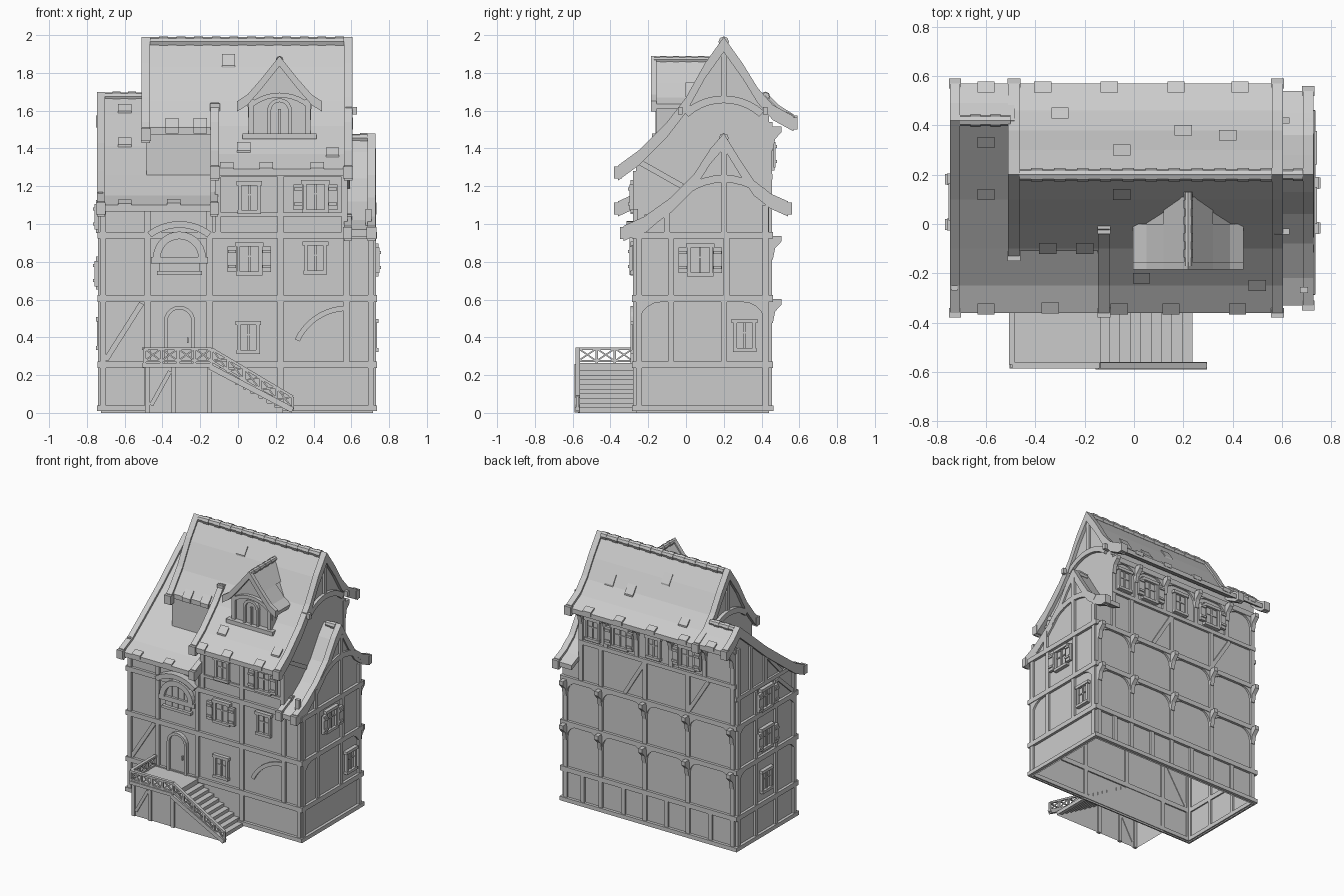
import bpy, bmesh
from math import sin, cos, pi, hypot

if "Cube" in bpy.data.objects:
    bpy.data.objects.remove(bpy.data.objects["Cube"])

parts = {}
# face name -> (axis of depth, sign, base plane); X and Y are plain axes
FACES = {'F': (1, -1, -.265), 'B': (1, 1, .44), 'R': (0, 1, .715), 'L': (0, -1, -.725),
         'X': (0, 1, 0), 'Y': (1, 1, 0)}

def prism(name, face, pts, d0, d1):
    """Extrude a (u, z) outline from depth d0 to d1 on a face."""
    bm = parts.setdefault(name, bmesh.new()) if name not in parts else parts[name]
    ax, s, base = FACES[face]
    def at(p, d):
        d = base + s * d
        return bm.verts.new((d, p[0], p[1]) if ax == 0 else (p[0], d, p[1]))
    a = [at(p, d0) for p in pts]
    b = [at(p, d1) for p in pts]
    n = len(pts)
    bm.faces.new(a)
    bm.faces.new(b[::-1])
    for i in range(n):
        bm.faces.new((a[i], b[i], b[(i + 1) % n], a[(i + 1) % n]))

def rect(name, face, u0, u1, z0, z1, d0, d1):
    prism(name, face, [(u0, z0), (u1, z0), (u1, z1), (u0, z1)], d0, d1)

def bar(name, face, p, q, w, d0, d1):
    l = hypot(q[0] - p[0], q[1] - p[1])
    nx, nz = -(q[1] - p[1]) / l * w / 2, (q[0] - p[0]) / l * w / 2
    prism(name, face, [(p[0] + nx, p[1] + nz), (q[0] + nx, q[1] + nz),
                       (q[0] - nx, q[1] - nz), (p[0] - nx, p[1] - nz)], d0, d1)

def arc(name, face, c, r0, r1, a0, a1, d0, d1, n=10):
    ang = [(a0 + (a1 - a0) * i / n) * pi / 180 for i in range(n + 1)]
    prism(name, face, [(c[0] + r1 * cos(a), c[1] + r1 * sin(a)) for a in ang] +
          [(c[0] + r0 * cos(a), c[1] + r0 * sin(a)) for a in ang[::-1]], d0, d1)

def brace(face, u, z, s, r, d=.015, name='curved_braces'):
    arcp = [(u + s * r * (1 - sin(a)), z - r * (1 - cos(a))) for a in [i * pi / 10 for i in range(6)]]
    prism(name, face, [(u, z)] + arcp[:], -.003, d)

def archpts(c, z0, zs, r, n=10):
    return [(c - r, z0)] + [(c - r * cos(i * pi / n), zs + r * sin(i * pi / n)) for i in range(n + 1)] + [(c + r, z0)]

# roof profiles (y, z)
MAIN = [(-.36, 1.29), (-.25, 1.37), (-.1, 1.52), (0, 1.65), (.1, 1.83), (.2, 1.97), (.3, 1.83), (.38, 1.70), (.46, 1.61), (.57, 1.55)]
RIGHT = [(-.33, .97), (-.22, 1.02), (-.08, 1.12), (.04, 1.24), (.13, 1.38), (.2, 1.46), (.28, 1.33), (.36, 1.21), (.45, 1.14), (.54, 1.10)]
LEFT = [(-.36, 1.10), (-.25, 1.15), (-.1, 1.26), (.1, 1.41), (.3, 1.58), (.42, 1.68), (.49, 1.61), (.57, 1.56)]

def zat(pr, y):
    for (a, za), (b, zb) in zip(pr, pr[1:]):
        if y <= b:
            return za + (zb - za) * (y - a) / (b - a)
    return pr[-1][1]

def clip(pr, y0, y1):
    return [(y0, zat(pr, y0))] + [p for p in pr if y0 < p[0] < y1] + [(y1, zat(pr, y1))]

def slab(name, pr, x0, x1, top=0, thick=.035):
    prism(name, 'X', [(y, z + top) for y, z in pr] + [(y, z + top - thick) for y, z in pr[::-1]], x0, x1)

def barge(pr, x0, x1):
    slab('barge_boards', pr, x0, x1, .02, .08)
    for i in (0, -1):  # upturned ends
        y, z = pr[i]
        rect('barge_boards', 'X', y - .02, y + .02, z - .05, z + .015, x0 - .004, x1 + .004)

def wall(pr, x0, x1, y0, y1, zb):
    prism('walls', 'X', [(y0, zb)] + [(y, z - .02) for y, z in clip(pr, y0, y1)] + [(y1, zb)], x0, x1)

# walls
rect('walls', 'X', -.265, .44, 0, .94, -.725, .715)
wall(RIGHT, .58, .715, -.265, .44, .94)
wall(MAIN, -.12, .58, -.265, .44, .94)
wall(MAIN, -.485, -.12, -.1, .44, .94)
wall(LEFT, -.725, -.485, -.265, .44, .94)
wall(LEFT, -.485, -.12, -.265, -.1, .94)

# roofs and barge boards
slab('main_roof', MAIN, -.12, .59)
slab('main_roof', clip(MAIN, -.11, .57), -.49, -.12)
slab('right_roof', RIGHT, .58, .715)
slab('left_roof', LEFT, -.73, -.485)
slab('left_roof', clip(LEFT, -.36, -.09), -.485, -.12)
barge(MAIN, .56, .605)
barge(clip(MAIN, -.13, .57), -.51, -.465)
barge(clip(MAIN, -.36, -.02), -.145, -.1)
barge(RIGHT, .685, .728)
barge(clip(RIGHT, -.33, -.2), .56, .6)
barge(LEFT, -.747, -.705)
barge(clip(LEFT, -.36, -.1), -.145, -.105)

# ridge tiles
def ridge(face, c, r, a, b, n):
    for i in range(n):
        s = (b - a) / n
        rr = r if i % 2 else r * .85
        prism('ridge_tiles', face, [(c[0] + rr * cos(k * pi / 4), c[1] + rr * sin(k * pi / 4)) for k in range(8)], a + i * s, a + (i + 1) * s)
ridge('X', (.2, 1.965), .028, -.465, .56, 22)
ridge('X', (.42, 1.675), .026, -.705, -.5, 5)
ridge('X', (.2, 1.455), .026, .605, .685, 2)

# loose shingles
for pr, spots in ((MAIN, [(-.06, -.345), (.42, -.345), (.15, -.345), (-.35, -.1), (-.2, -.1), (.03, -.22), (.5, -.25), (-.05, .12),
                          (-.05, .3), (.2, .38), (.38, .36), (-.3, .45), (-.37, .555), (-.1, .555), (.17, .555), (.43, .555)]),
                  (LEFT, [(-.6, -.345), (-.34, -.34), (-.6, .33), (-.6, .12), (-.6, .555)])):
    for x, y in spots:
        slab('loose_shingles', [(y - .022, zat(pr, y - .022)), (y + .022, zat(pr, y + .022))], x - .035, x + .035, .012, .03)

# horizontal beams
for f, a, b in (('F', -.745, .735), ('B', -.745, .735), ('R', -.285, .46), ('L', -.285, .46)):
    rect('foundation_sill', f, a, b, .01, .04, -.01, .022)
    for z in (.255, .605, .94):
        rect('floor_beams', f, a, b, z - .018, z + .018, -.01, .02)
rect('floor_beams', 'B', -.73, .58, 1.235, 1.265, -.01, .018)
rect('floor_beams', 'B', -.73, .58, 1.50, 1.54, -.01, .018)
rect('floor_beams', 'F', -.12, .58, 1.04, 1.06, -.01, .012)
rect('floor_beams', 'F', -.12, .58, 1.25, 1.28, -.01, .015)
rect('floor_beams', 'L', -.27, .45, 1.14, 1.17, -.01, .015)

# vertical posts: face, z range, positions
for f, z0, z1, us in (('F', .26, .94, [-.715, -.48, -.15, .225, .575, .705]), ('F', .04, .26, [-.715, -.48, .225, .705]),
                      ('F', .94, 1.08, [-.715, -.48, -.15, .69]), ('F', .94, 1.28, [-.105, .225, .565]),
                      ('B', .04, .94, [-.705, -.33, .03, .4, .695]), ('B', .94, 1.25, [-.705, -.33, .03, .4, .565]),
                      ('B', 1.25, 1.53, [-.705, -.47, -.19, .1, .355, .565]), ('B', .04, .26, [-.52, -.15, .21, .55]),
                      ('R', .26, .6, [-.25, -.08, .2, .42]), ('R', .6, .94, [-.25, -.08, .215, .42]), ('R', .04, .26, [-.25, .42]),
                      ('R', .94, 1.1, [-.1, .42]), ('R', .94, 1.4, [.2]), ('L', .04, .94, [-.25, -.03, .21, .42]),
                      ('L', .94, 1.13, [-.25, -.03, .21]), ('L', .94, 1.53, [.42]), ('L', 1.15, 1.4, [.1]), ('L', 1.15, 1.5, [.27])):
    for u in us:
        rect('posts', f, u - .016, u + .016, z0, z1, -.01, .015)

# curved braces and brackets on the back
for z, us in ((.587, [-.705, -.33, .03, .4, .695]), (.922, [-.705, -.33, .03, .4, .695]), (1.5, [-.705, -.47, -.19, .1, .355, .565])):
    for u in us:
        for s in (-1, 1):
            if abs(u + s * .1) < .72 and not (u == .565 and s > 0):
                brace('B', u + s * .016, z, s, .085)
        prism('roof_brackets', 'X', [(.44, z - .11), (.46, z - .11), (.472, z - .05), (.505, z - .015), (.505, z + .015), (.44, z + .015)], u - .016, u + .016)
for s, u in ((1, -.25), (-1, .42)):
    brace('R', u, .587, s, .12)
    brace('L', u, .587, s, .1)
    brace('L', u, .922, s, .1)

# diagonal braces
for f, p, q in (('F', (-.7, .28), (-.51, .58)), ('B', (.03, 1.24), (.2, .96)), ('B', (-.33, .96), (-.5, 1.23)),
                ('L', (-.24, .96), (-.05, 1.13)), ('R', (-.24, .95), (-.02, 1.14)), ('L', (-.1, 1.16), (.09, 1.36))):
    bar('diagonal_braces', f, p, q, .028, -.005, .012)
arc('diagonal_braces', 'F', (.58, .26), .28, .308, 92, 155, -.005, .012)

# gable arches and purlin ends
arc('gable_arches', 'X', (.2, 1.36), .28, .32, 48, 132, .57, .602)
arc('gable_arches', 'X', (.2, .9), .32, .36, 45, 135, .7, .73)
arc('gable_arches', 'X', (.2, 1.36), .28, .32, 48, 132, -.51, -.48)
for x in (.575, -.5):
    rect('gable_arches', 'X', .185, .215, 1.68, 1.93, x, x + .02)
bar('gable_arches', 'X', (-.25, 1.33), (-.02, 1.2), .03, .57, .592)
for y in (-.03, .42):
    rect('purlin_ends', 'X', y - .012, y + .012, 1.58, 1.62, .57, .63)

# windows
def window(f, u, z, w=.11, h=.15, shutters=False):
    a, b, c, e = u - w / 2, u + w / 2, z - h / 2, z + h / 2
    rect('window_panes', f, a, b, c, e, 0, .008)
    for p in (a, b):
        rect('window_frames', f, p - .009, p + .009, c, e, 0, .022)
    rect('window_frames', f, a - .018, b + .018, e - .01, e + .012, 0, .028)
    rect('window_frames', f, a - .012, b + .012, c - .012, c + .008, 0, .028)
    rect('window_frames', f, u - .005, u + .005, c, e, 0, .016)
    rect('window_frames', f, a, b, z + .01, z + .018, 0, .014)
    if shutters:
        for s in (-1, 1):
            m = u + s * (w / 2 + .034)
            rect('shutters', f, m - .024, m + .024, c + .005, e - .01, .012, .034)
            for zz in (c + .035, e - .035):
                rect('shutters', f, m - .022, m + .022, zz - .008, zz + .008, .034, .042)

for f, u, z, s in (('F', .06, 1.14, 0), ('F', .41, 1.145, 1), ('F', .06, .815, 1), ('F', .41, .82, 0), ('F', .055, .4, 0),
                   ('R', .075, .81, 1), ('R', .31, .41, 0), ('L', .09, 1.04, 1), ('L', .09, .74, 1), ('L', .09, .42, 0),
                   ('B', .465, 1.37, 0), ('B', .235, 1.37, 1), ('B', -.045, 1.37, 0), ('B', -.33, 1.37, 1)):
    window(f, u, z, .115 if s else .1, .15, s)

# arched window with hood
prism('arched_window', 'F', archpts(-.31, .74, .82, .105), 0, .012)
arc('arched_window', 'F', (-.31, .82), .1, .14, 0, 180, 0, .035, 14)
arc('arched_window', 'F', (-.31, .74), .24, .275, 52, 128, 0, .05, 14)
rect('arched_window', 'F', -.46, -.16, .79, .825, 0, .03)
rect('arched_window', 'F', -.43, -.19, .73, .75, 0, .035)
for u in (-.31, -.36, -.26):
    rect('arched_window', 'F', u - .005, u + .005, .74, .91, 0, .018)

# front door
prism('door', 'F', archpts(-.31, .26, .485, .065), 0, .01)
arc('door_frame', 'F', (-.31, .485), .063, .082, 0, 180, 0, .028)
for s in (-1, 1):
    rect('door_frame', 'F', -.31 + s * .0725 - .0095, -.31 + s * .0725 + .0095, .26, .485, 0, .028)
rect('door', 'F', -.27, -.262, .37, .40, .01, .025)

# dormer
DR = [(-.005, 1.635), (.05, 1.67), (.12, 1.75), (.22, 1.875), (.32, 1.75), (.39, 1.67), (.445, 1.635)]
def dslab(name, top, t, y0, y1):
    prism(name, 'Y', [(x, z + top) for x, z in DR] + [(x, z + top - t) for x, z in DR[::-1]], y0, y1)
prism('dormer_walls', 'Y', [(.06, 1.44), (.38, 1.44)] + [(x, z - .015) for x, z in DR[-2:0:-1]], -.14, .08)
dslab('dormer_roof', 0, .025, -.165, .0)
prism('dormer_roof', 'Y', [(x, z) for x, z in DR[2:5]], -.01, .11)
dslab('dormer_barge', .015, .055, -.185, -.155)
ridge('Y', (.22, 1.87), .02, -.17, .13, 9)
rect('dormer_sill', 'Y', .025, .415, 1.45, 1.48, -.18, -.1)
for x in (.07, .37):
    rect('dormer_frame', 'Y', x - .014, x + .014, 1.48, 1.66, -.158, -.13)
arc('dormer_frame', 'Y', (.22, 1.44), .23, .255, 50, 130, -.165, -.13)
prism('dormer_frame', 'Y', archpts(.22, 1.48, 1.6, .06), -.148, -.13)
arc('dormer_frame', 'Y', (.22, 1.6), .045, .065, 0, 180, -.165, -.13)
for x in (.165, .22, .275):
    rect('dormer_frame', 'Y', x - .008, x + .008, 1.48, 1.61, -.162, -.13)

# landing and stairs
N = 9
prof = [(-.49, 0), (-.49, .24), (-.14, .24)]
for i in range(N):
    x, z = -.14 + i * .042, .24 - (i + 1) * .0245
    prof += [(x, z), (x + .042, z)]
    rect('stair_treads', 'Y', x - .006, x + .042, z, z + .009, -.567, -.26)
prism('stair_base', 'Y', prof + [(.238, 0)], -.56, -.26)
rect('landing', 'Y', -.505, -.135, .24, .265, -.585, -.26)
bar('stringer', 'Y', (-.15, .245), (.29, .015), .03, -.59, -.56)
bar('stringer', 'Y', (-.46, .04), (-.36, .22), .022, -.568, -.555)
for x in (-.48, -.34, -.15):
    rect('stringer', 'Y', x - .013, x + .013, 0, .245, -.572, -.55)

# railings with crossed struts
def rail(f, p, q, n, d0, d1, h=.065):
    up = lambda a, k: (a[0], a[1] + k)
    P = [(p[0] + (q[0] - p[0]) * i / n, p[1] + (q[1] - p[1]) * i / n) for i in range(n + 1)]
    bar('railing', f, p, q, .012, d0, d1)
    bar('railing', f, up(p, h), up(q, h), .014, d0 - .004, d1 + .004)
    for a in P:
        rect('railing', f, a[0] - .007, a[0] + .007, a[1] - .01, a[1] + h, d0, d1)
    for a, b in zip(P, P[1:]):
        bar('railing', f, a, up(b, h), .008, d0 + .003, d1 - .003)
        bar('railing', f, up(a, h), b, .008, d0 + .003, d1 - .003)
rail('Y', (-.495, .275), (-.14, .275), 4, -.582, -.566)
rail('Y', (-.14, .275), (.29, .02), 5, -.582, -.566)
rail('X', (-.57, .275), (-.28, .275), 3, -.503, -.487)

# finish: the shell is open below and between storeys
for name, bm in parts.items():
    bmesh.ops.recalc_face_normals(bm, faces=bm.faces)
    bm.normal_update()
    if name in ('walls', 'stair_base'):
        kill = [f for f in bm.faces if abs(f.normal.z) > .99 and (name == 'walls' or f.calc_center_median().z < .01)]
        bmesh.ops.delete(bm, geom=kill, context='FACES')
    me = bpy.data.meshes.new(name)
    bm.to_mesh(me)
    bm.free()
    bpy.context.collection.objects.link(bpy.data.objects.new(name, me))
